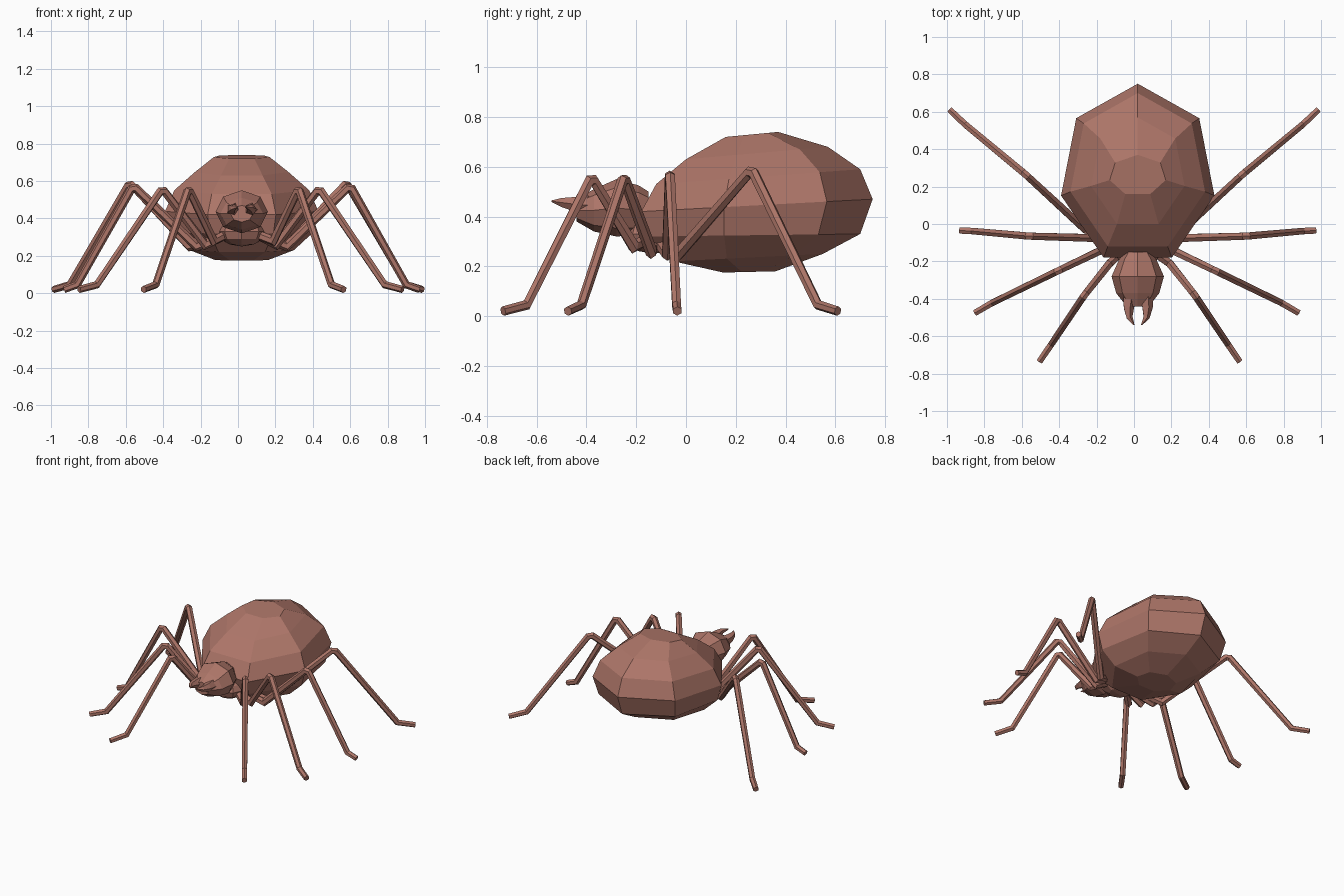
import bpy, bmesh, math
from mathutils import Vector

cube = bpy.data.objects.get("Cube")
if cube:
    bpy.data.objects.remove(cube, do_unlink=True)

MID = 0.02  # the body sits slightly off centre

skin = bpy.data.materials.new("reddish_brown")
skin.use_nodes = True
colour = (0.42, 0.18, 0.14, 1)
skin.diffuse_color = colour
skin.node_tree.nodes["Principled BSDF"].inputs["Base Color"].default_value = colour


def finish(name, bm):
    bmesh.ops.recalc_face_normals(bm, faces=bm.faces)
    mesh = bpy.data.meshes.new(name)
    bm.to_mesh(mesh)
    bm.free()
    mesh.materials.append(skin)
    obj = bpy.data.objects.new(name, mesh)
    bpy.context.collection.objects.link(obj)
    return obj


def loft(name, rings):
    """Skin a list of point rings and cap both ends."""
    bm = bmesh.new()
    loops = [[bm.verts.new(p) for p in ring] for ring in rings]
    n = len(loops[0])
    for a, b in zip(loops, loops[1:]):
        for i in range(n):
            j = (i + 1) % n
            bm.faces.new((a[i], a[j], b[j], b[i]))
    bm.faces.new(loops[0])
    bm.faces.new(loops[-1])
    return finish(name, bm)


def tube(name, points, radii, sides=6):
    """Mitred tube through a few points."""
    pts = [Vector(p) for p in points]
    dirs = [(b - a).normalized() for a, b in zip(pts, pts[1:])]
    rings = []
    for k, p in enumerate(pts):
        before, after = dirs[max(k - 1, 0)], dirs[min(k, len(dirs) - 1)]
        t = (before + after).normalized()
        side = t.cross(Vector((0, 0, 1))).normalized()
        up = side.cross(t)
        stretch = 1 / max(t.dot(after), 0.6)
        ring = []
        for i in range(sides):
            a = math.tau * (i + 0.5) / sides
            ring.append(p + radii[k] * (side * math.cos(a) + up * stretch * math.sin(a)))
        rings.append(ring)
    return loft(name, rings)


# Abdomen: seven-sided tilted rings (front y, front z, back y, back z, half width)
abdomen_rings = [
    (0.15, 0.175, 0.36, 0.18, 0.14),
    (-0.05, 0.22, 0.55, 0.25, 0.28),
    (-0.15, 0.32, 0.70, 0.33, 0.38),
    (-0.18, 0.42, 0.75, 0.47, 0.41),
    (-0.12, 0.53, 0.70, 0.59, 0.36),
    (0.00, 0.63, 0.57, 0.68, 0.25),
    (0.16, 0.72, 0.37, 0.74, 0.15),
]
corners = [math.pi / 2 + math.tau * i / 7 for i in range(7)]
low = min(math.sin(a) for a in corners)
wide = max(math.cos(a) for a in corners)
rings = []
for yf, zf, yb, zb, half in abdomen_rings:
    ring = []
    for a in corners:
        t = (math.sin(a) - low) / (1 - low)
        ring.append((MID + half * math.cos(a) / wide, yf + t * (yb - yf), zf + t * (zb - zf)))
    rings.append(ring)
loft("abdomen", rings)

# Head: rings along y (y, centre z, half width, half height)
head_rings = [
    (-0.15, 0.42, 0.07, 0.08),
    (-0.19, 0.425, 0.10, 0.10),
    (-0.28, 0.435, 0.14, 0.115),
    (-0.37, 0.425, 0.115, 0.085),
    (-0.44, 0.425, 0.06, 0.045),
]
loft("head", [[(MID + w * math.cos(math.tau * i / 8), y, z + h * math.sin(math.tau * i / 8))
               for i in range(8)] for y, z, w, h in head_rings])

# Thorax under the head, where the legs meet
bm = bmesh.new()
bmesh.ops.create_uvsphere(bm, u_segments=8, v_segments=6, radius=1)
bmesh.ops.scale(bm, vec=(0.13, 0.12, 0.08), verts=bm.verts)
bmesh.ops.translate(bm, vec=(MID, -0.13, 0.33), verts=bm.verts)
finish("thorax", bm)

# Legs: centre offset, then hip, knee, ankle and toe
legs = {
    "front": (0.03, (0.16, -0.21, 0.28), (0.295, -0.38, 0.56), (0.47, -0.64, 0.045), (0.535, -0.735, 0.02)),
    "second": (0.015, (0.19, -0.14, 0.26), (0.42, -0.25, 0.56), (0.77, -0.42, 0.045), (0.865, -0.475, 0.02)),
    "third": (0.02, (0.24, -0.075, 0.25), (0.58, -0.065, 0.575), (0.88, -0.038, 0.045), (0.95, -0.035, 0.02)),
    "rear": (0.0, (0.26, -0.03, 0.25), (0.58, 0.265, 0.59), (0.90, 0.53, 0.045), (0.985, 0.61, 0.02)),
}
for side_name, s in (("left", 1), ("right", -1)):
    for leg_name, (offset, *joints) in legs.items():
        hip, knee, ankle, toe = [Vector((offset + s * x, y, z)) for x, y, z in joints]
        root = Vector((MID + s * 0.09, -0.13 + (hip.y + 0.13) * 0.3, 0.31))
        # blunt knee made of two bends
        knee_in = knee + (hip - knee).normalized() * 0.02
        knee_out = knee + (ankle - knee).normalized() * 0.02
        tube(f"{side_name}_{leg_name}_leg", (root, hip, knee_in, knee_out, ankle, toe),
             (0.025, 0.024, 0.022, 0.022, 0.02, 0.019))
    # Curved fang
    tube(f"{side_name}_fang",
         ((MID + s * 0.045, -0.39, 0.445), (MID + s * 0.05, -0.45, 0.45),
          (MID + s * 0.045, -0.50, 0.457), (MID + s * 0.02, -0.54, 0.462)),
         (0.04, 0.03, 0.018, 0.003), 5)
